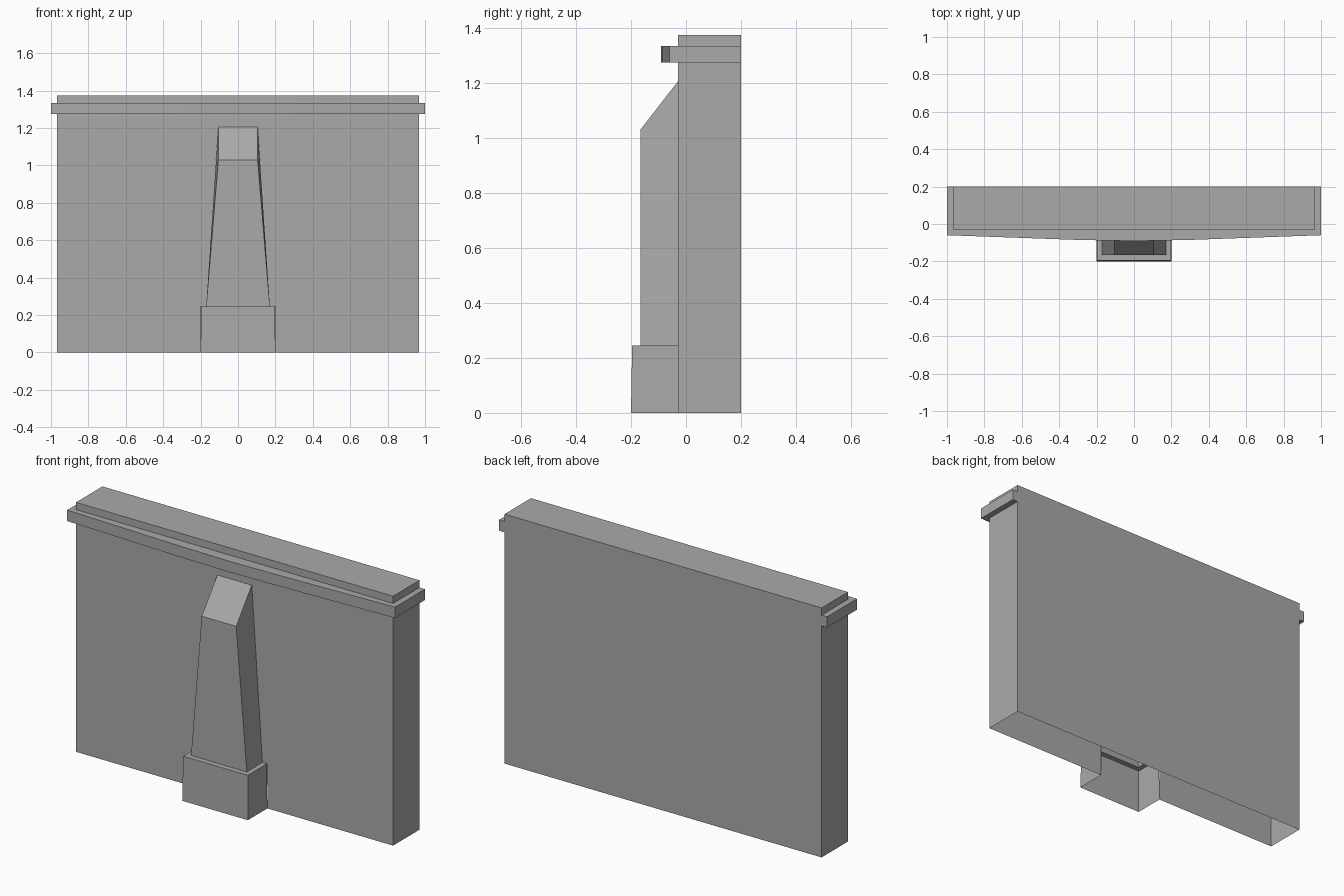
import bpy
import bmesh

cube = bpy.data.objects.get("Cube")
if cube:
    bpy.data.objects.remove(cube, do_unlink=True)

grey = bpy.data.materials.new("plain grey")
grey.use_nodes = True
colour = (0.4, 0.4, 0.4, 1)
grey.diffuse_color = colour
grey.node_tree.nodes["Principled BSDF"].inputs["Base Color"].default_value = colour

# Main dimensions
HALF, FRONT, BACK, TOP = 0.967, -0.03, 0.2, 1.375
PLINTH_W, PLINTH_Z, PLINTH_Y = 0.2, 0.245, -0.2
SHAFT_W, SHAFT_TOP_W, SHAFT_Y = 0.17, 0.105, -0.166
SHOULDER_Z, PEAK_Z = 1.03, 1.205


def build(name, polygons):
    """Make one object from polygons given as lists of corner points."""
    bm = bmesh.new()
    for corners in polygons:
        bm.faces.new([bm.verts.new(c) for c in corners])
    bmesh.ops.remove_doubles(bm, verts=bm.verts, dist=0.0005)
    bmesh.ops.recalc_face_normals(bm, faces=bm.faces)
    mesh = bpy.data.meshes.new(name)
    bm.to_mesh(mesh)
    bm.free()
    mesh.materials.append(grey)
    obj = bpy.data.objects.new(name, mesh)
    bpy.context.collection.objects.link(obj)
    return obj


def mirrored(half):
    """Continue a right-to-centre point list with its mirror image."""
    return half + [(-p[0],) + tuple(p[1:]) for p in reversed(half)]


def rect_xz(w, y, z0, z1):
    return [(-w, y, z0), (w, y, z0), (w, y, z1), (-w, y, z1)]


# Wall shell: open underneath, front notched where the hollow buttress joins
notch = [(HALF, FRONT, TOP), (HALF, FRONT, 0), (PLINTH_W, FRONT, 0),
         (PLINTH_W, FRONT, PLINTH_Z), (SHAFT_W, FRONT, PLINTH_Z),
         (SHAFT_TOP_W, FRONT, PEAK_Z)]
wall = [mirrored(notch), rect_xz(HALF, BACK, 0, TOP),
        [(-HALF, FRONT, TOP), (HALF, FRONT, TOP), (HALF, BACK, TOP), (-HALF, BACK, TOP)]]
for x in (-HALF, HALF):
    wall.append([(x, FRONT, 0), (x, BACK, 0), (x, BACK, TOP), (x, FRONT, TOP)])
build("wall", wall)

# Plinth shell: front, sides and the ledge around the shaft
top_w, top_y = PLINTH_W - 0.003, PLINTH_Y + 0.004
ledge = [(top_w, FRONT, PLINTH_Z), (top_w, top_y, PLINTH_Z),
         (-top_w, top_y, PLINTH_Z), (-top_w, FRONT, PLINTH_Z),
         (-SHAFT_W, FRONT, PLINTH_Z), (-SHAFT_W, SHAFT_Y, PLINTH_Z),
         (SHAFT_W, SHAFT_Y, PLINTH_Z), (SHAFT_W, FRONT, PLINTH_Z)]
plinth = [ledge, [(-PLINTH_W, PLINTH_Y, 0), (PLINTH_W, PLINTH_Y, 0),
                  (top_w, top_y, PLINTH_Z), (-top_w, top_y, PLINTH_Z)]]
for s in (-1, 1):
    plinth.append([(s * PLINTH_W, PLINTH_Y, 0), (s * PLINTH_W, FRONT, 0),
                   (s * top_w, FRONT, PLINTH_Z), (s * top_w, top_y, PLINTH_Z)])
build("buttress_plinth", plinth)

# Tapered shaft with a sloping cap
shaft = [[(-SHAFT_W, SHAFT_Y, PLINTH_Z), (SHAFT_W, SHAFT_Y, PLINTH_Z),
          (SHAFT_TOP_W, SHAFT_Y, SHOULDER_Z), (-SHAFT_TOP_W, SHAFT_Y, SHOULDER_Z)],
         [(-SHAFT_TOP_W, SHAFT_Y, SHOULDER_Z), (SHAFT_TOP_W, SHAFT_Y, SHOULDER_Z),
          (SHAFT_TOP_W, FRONT, PEAK_Z), (-SHAFT_TOP_W, FRONT, PEAK_Z)]]
for s in (-1, 1):
    shaft.append([(s * SHAFT_W, SHAFT_Y, PLINTH_Z), (s * SHAFT_W, FRONT, PLINTH_Z),
                  (s * SHAFT_TOP_W, FRONT, PEAK_Z), (s * SHAFT_TOP_W, SHAFT_Y, SHOULDER_Z)])
build("buttress_shaft", shaft)

# Moulding wrapping the front and ends, bowed slightly forward at the middle
outer = mirrored([(1, BACK), (1, -0.06), (0.3, -0.085)])
inner = [(-HALF, BACK), (-HALF, FRONT), (HALF, FRONT), (HALF, BACK)]
outer.insert(3, (0, -0.091))
plan = outer + inner
low, high = 1.275, 1.335
moulding = [[(x, y, z) for x, y in plan] for z in (low, high)]
for (ax, ay), (bx, by) in zip(plan, plan[1:] + plan[:1]):
    moulding.append([(ax, ay, low), (bx, by, low), (bx, by, high), (ax, ay, high)])
build("top_moulding", moulding)
